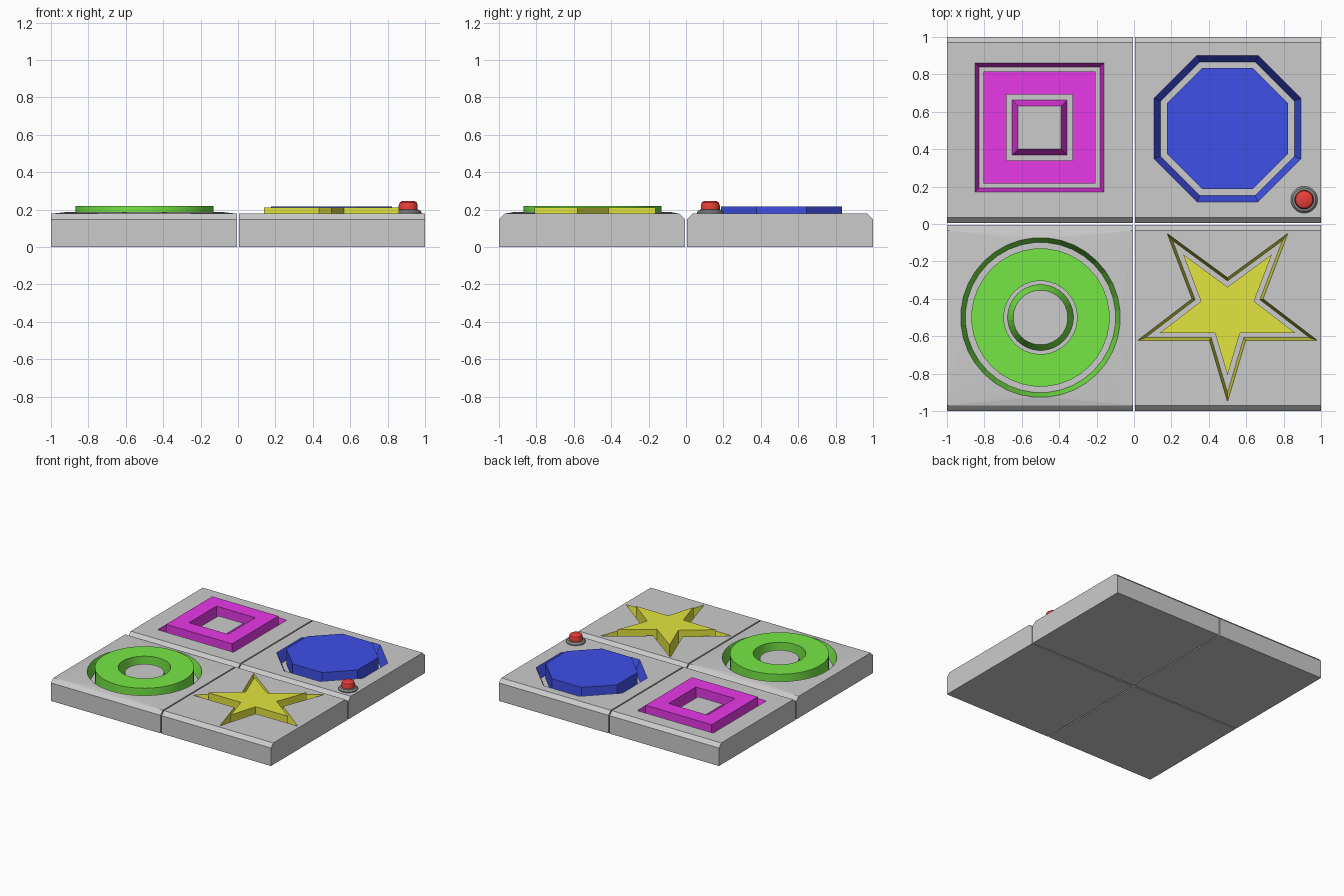
import bpy, bmesh, math
from mathutils import Vector

if "Cube" in bpy.data.objects:
    bpy.data.objects.remove(bpy.data.objects["Cube"])

TOP, CHAMFER, FLOOR = 0.178, 0.03, 0.095


def material(name, r, g, b):
    m = bpy.data.materials.new(name)
    m.diffuse_color = (r, g, b, 1)
    m.use_nodes = True
    m.node_tree.nodes["Principled BSDF"].inputs["Base Color"].default_value = m.diffuse_color
    return m


GREY = material("grey_plastic", 0.7, 0.7, 0.7)
DARK = material("dark_plastic", 0.28, 0.28, 0.28)
RED = material("red", 0.82, 0.05, 0.04)
MAGENTA = material("magenta", 0.8, 0.04, 0.8)
BLUE = material("blue", 0.05, 0.08, 0.8)
GREEN = material("green", 0.18, 0.8, 0.06)
YELLOW = material("yellow", 0.76, 0.78, 0.05)


def finish(bm, name, mats, smooth=False):
    bmesh.ops.recalc_face_normals(bm, faces=bm.faces)
    me = bpy.data.meshes.new(name)
    bm.to_mesh(me)
    bm.free()
    for m in mats:
        me.materials.append(m)
    ob = bpy.data.objects.new(name, me)
    bpy.context.collection.objects.link(ob)
    if smooth:
        bpy.ops.object.select_all(action='DESELECT')
        ob.select_set(True)
        bpy.context.view_layer.objects.active = ob
        bpy.ops.object.shade_smooth_by_angle(angle=math.radians(35))
    return ob


def regular(cx, cy, apothem, n, exact_radius=False):
    r = apothem if exact_radius else apothem / math.cos(math.pi / n)
    return [(cx + r * math.cos((i + 0.5) * math.tau / n),
             cy + r * math.sin((i + 0.5) * math.tau / n)) for i in range(n)]


def inset(pts, d):
    # mitred inset of a counter-clockwise outline
    out = []
    for i, p in enumerate(pts):
        p = Vector(p)
        a = (p - Vector(pts[i - 1])).normalized()
        b = (Vector(pts[(i + 1) % len(pts)]) - p).normalized()
        na, nb = Vector((-a.y, a.x)), Vector((-b.y, b.x))
        out.append(tuple(p + (na + nb) * d / (1 + na.dot(nb))))
    return out


def ring(bm, pts, z):
    return [bm.verts.new((x, y, z)) for x, y in pts]


def bridge(bm, a, b, mat=0):
    n = len(a)
    for i in range(n):
        j = (i + 1) % n
        bm.faces.new((a[i], a[j], b[j], b[i])).material_index = mat


def tile(name, x0, y0, rim, bottom, color, rim_z=TOP):
    x1, y1 = x0 + 0.995, y0 + 0.995
    bm = bmesh.new()
    # body: chamfered along the front and back edges
    profile = [(y0, 0), (y1, 0), (y1, TOP - CHAMFER), (y1 - CHAMFER, TOP),
               (y0 + CHAMFER, TOP), (y0, TOP - CHAMFER)]
    l = [bm.verts.new((x0, y, z)) for y, z in profile]
    r = [bm.verts.new((x1, y, z)) for y, z in profile]
    bm.faces.new(l)
    bm.faces.new(r)
    for i in (0, 1, 2, 4, 5):
        j = (i + 1) % 6
        bm.faces.new((l[i], l[j], r[j], r[i]))
    # recess: coloured sloping wall and grey floor
    a, b = ring(bm, rim, rim_z), ring(bm, bottom, FLOOR)
    bridge(bm, a, b, 1)
    bm.faces.new(b)
    # top surface around the recess
    edges = [bm.edges.get((a[i - 1], a[i])) for i in range(len(a))]
    edges += [bm.edges.get(p) for p in ((l[3], l[4]), (l[4], r[4]), (r[4], r[3]), (r[3], l[3]))]
    bmesh.ops.triangle_fill(bm, edges=edges, use_beauty=True, normal=(0, 0, 1))
    finish(bm, name, [GREY, color])


def island(name, base, top, color):
    bm = bmesh.new()
    a, b = ring(bm, base, FLOOR), ring(bm, top, TOP)
    bridge(bm, a, b, 1)
    bm.faces.new(b)
    bm.faces.new(a)
    finish(bm, name, [GREY, color])


def piece(name, outer, z, color, hole=None, smooth=False):
    bm = bmesh.new()
    a, b = ring(bm, outer, FLOOR), ring(bm, outer, z)
    bridge(bm, a, b)
    if hole:
        c, d = ring(bm, hole, FLOOR), ring(bm, hole, z)
        bridge(bm, c, d)
        bridge(bm, a, c)
        bridge(bm, b, d)
    else:
        bm.faces.new(a)
        bm.faces.new(b)
    finish(bm, name, [color], smooth)


def lathe(name, profile, cx, cy, color, n=24):
    bm = bmesh.new()
    rows = [ring(bm, regular(cx, cy, r, n, True), z) for r, z in profile]
    for a, b in zip(rows, rows[1:]):
        bridge(bm, a, b)
    bm.faces.new(rows[0])
    bm.faces.new(rows[-1])
    finish(bm, name, [color], True)


# square frame tile
sq = lambda h: regular(-0.505, 0.516, h, 4)
tile("square_tile", -1, 0.005, sq(0.345), sq(0.323), MAGENTA)
island("square_island", sq(0.147), sq(0.114), MAGENTA)
piece("square_frame", sq(0.3), 0.217, MAGENTA, sq(0.177))

# octagon tile
oc = lambda h: regular(0.5, 0.51, h, 8)
tile("octagon_tile", 0.005, 0.005, oc(0.392), oc(0.357), BLUE)
piece("octagon_block", oc(0.324), 0.217, BLUE)

# ring tile, its top rising slightly to the recess rim
ci = lambda r: regular(-0.5, -0.5, r, 36, True)
tile("ring_tile", -1, -1, ci(0.427), ci(0.402), GREEN, 0.186)
island("ring_island", ci(0.176), ci(0.146), GREEN)
piece("round_ring", ci(0.37), 0.219, GREEN, ci(0.196), True)

# star tile
star = [(0.5, -0.95), (0.597, -0.622), (0.98, -0.622), (0.69, -0.40), (0.823, -0.05),
        (0.5, -0.287), (0.177, -0.05), (0.31, -0.40), (0.02, -0.622), (0.403, -0.622)]
tile("star_tile", 0.005, -1, star, inset(star, 0.014), YELLOW)
piece("star_block", inset(star, 0.04), 0.212, YELLOW)

# push button
lathe("button_base", [(0.072, TOP - 0.005), (0.072, 0.186), (0.062, 0.198), (0.05, 0.2)], 0.91, 0.13, DARK)
lathe("button_cap", [(0.051, 0.195), (0.051, 0.222), (0.046, 0.238), (0.034, 0.246)], 0.91, 0.13, RED)
